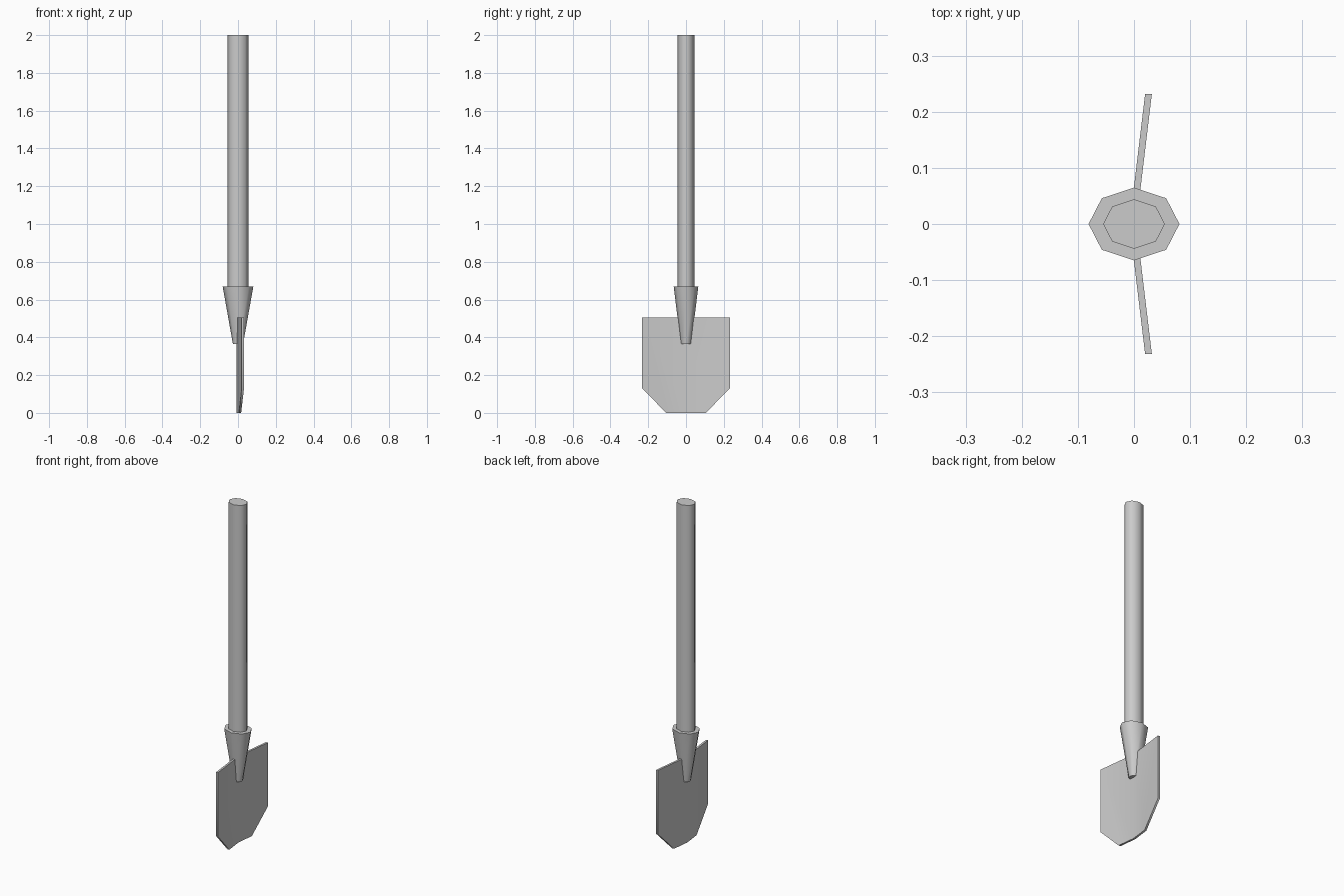
import bpy
import bmesh
from math import cos, sin, tau, radians

cube = bpy.data.objects.get("Cube")
if cube:
    bpy.data.objects.remove(cube, do_unlink=True)

GREY = (0.6, 0.6, 0.6, 1)
grey = bpy.data.materials.new("plain grey")
grey.use_nodes = True
grey.diffuse_color = GREY
grey.node_tree.nodes["Principled BSDF"].inputs["Base Color"].default_value = GREY


def finish(name, bm):
    """Turn a bmesh into a smooth, sharp-edged object."""
    bmesh.ops.recalc_face_normals(bm, faces=bm.faces)
    mesh = bpy.data.meshes.new(name)
    bm.to_mesh(mesh)
    bm.free()
    mesh.materials.append(grey)
    obj = bpy.data.objects.new(name, mesh)
    bpy.context.collection.objects.link(obj)
    bpy.ops.object.select_all(action='DESELECT')
    obj.select_set(True)
    bpy.context.view_layer.objects.active = obj
    bpy.ops.object.shade_smooth_by_angle(angle=radians(60))


def oval_tube(name, rings, sides=8):
    """Closed oval prism through (z, x radius, y radius) rings."""
    bm = bmesh.new()
    loops = [[bm.verts.new((rx * cos(tau * i / sides), ry * sin(tau * i / sides), z))
              for i in range(sides)] for z, rx, ry in rings]
    for low, high in zip(loops, loops[1:]):
        for i in range(sides):
            j = (i + 1) % sides
            bm.faces.new((low[i], low[j], high[j], high[i]))
    bm.faces.new(loops[0])
    bm.faces.new(loops[-1])
    finish(name, bm)


def folded_blade(name, half_outline, thickness):
    """Plate folded along its centre line; outline is (y, z) for one half."""
    bm = bmesh.new()
    faces = []
    for side in (1, -1):
        verts = [bm.verts.new((-0.008 + 0.12 * y, side * y, z)) for y, z in half_outline]
        faces.append(bm.faces.new(verts if side == 1 else verts[::-1]))
    bmesh.ops.remove_doubles(bm, verts=bm.verts, dist=0.0001)
    extruded = bmesh.ops.extrude_face_region(bm, geom=bm.faces[:], use_keep_orig=True)
    moved = [g for g in extruded["geom"] if isinstance(g, bmesh.types.BMVert)]
    bmesh.ops.translate(bm, verts=moved, vec=(thickness, 0, 0))
    finish(name, bm)


# Long handle, socket and blade
oval_tube("handle", [(0.6, 0.055, 0.044), (2.0, 0.055, 0.044)])
oval_tube("socket", [(0.365, 0.027, 0.028), (0.668, 0.081, 0.065)])
folded_blade("blade", [(0, 0), (0.105, 0), (0.232, 0.13), (0.232, 0.505), (0, 0.505)], 0.012)
